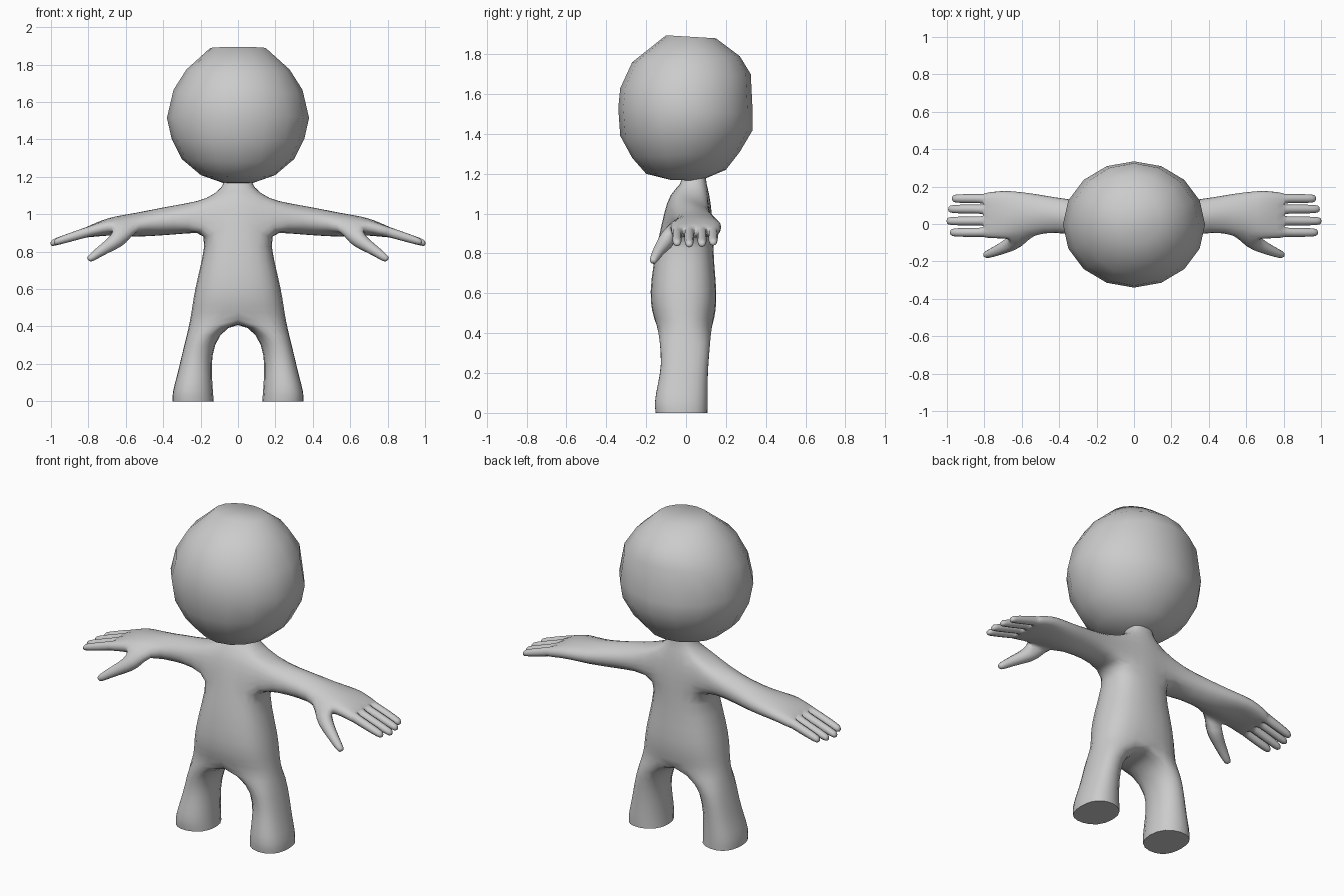
import bpy, bmesh, math
from mathutils import Vector

if "Cube" in bpy.data.objects:
    bpy.data.objects.remove(bpy.data.objects["Cube"])

grey = bpy.data.materials.new("plain_grey")
grey.diffuse_color = (0.6, 0.6, 0.6, 1)
grey.use_nodes = True
grey.node_tree.nodes["Principled BSDF"].inputs["Base Color"].default_value = grey.diffuse_color


def make_object(name, bm):
    bmesh.ops.recalc_face_normals(bm, faces=bm.faces)
    for f in bm.faces:
        f.smooth = True
    me = bpy.data.meshes.new(name)
    bm.to_mesh(me)
    bm.free()
    me.materials.append(grey)
    ob = bpy.data.objects.new(name, me)
    bpy.context.collection.objects.link(ob)
    return ob


def add(bm, pts):
    return [bm.verts.new(p) for p in pts]


def bridge(bm, a, b, closed=True, skip=()):
    n = len(a)
    for i in range(n if closed else n - 1):
        if i not in skip:
            j = (i + 1) % n
            bm.faces.new((a[i], a[j], b[j], b[i]))


def power(v, p):
    return math.copysign(abs(v) ** p, v)


# Head: slightly tilted stack of rings (front y, front z, back y, back z, half width)
bm = bmesh.new()
rings = []
for yf, zf, yb, zb, hx in [
        (-.10, 1.895, .15, 1.88, .15), (-.27, 1.76, .27, 1.79, .275),
        (-.33, 1.63, .325, 1.70, .345), (-.34, 1.53, .335, 1.50, .38),
        (-.33, 1.39, .335, 1.42, .355), (-.27, 1.28, .27, 1.31, .30),
        (-.20, 1.20, .20, 1.22, .20), (-.08, 1.17, .07, 1.165, .08)]:
    pts = []
    for k in range(16):
        a = math.tau * k / 16
        t = (1 + math.sin(a)) / 2
        pts.append((hx * math.cos(a), yf + (yb - yf) * t, zf + (zb - zf) * t))
    rings.append(add(bm, pts))
for a, b in zip(rings, rings[1:]):
    bridge(bm, a, b)
bm.faces.new(rings[0])
bm.faces.new(rings[-1])
make_object("head", bm)

# Body: right half, mirrored
bm = bmesh.new()
crease = bm.edges.layers.float.new("crease_edge")

# Torso: half rings from centre front round the side to centre back
rows = []
for z, hx, yf, yb, drop in [
        (1.20, .07, -.02, .10, 0), (1.145, .08, -.025, .105, 0),
        (1.11, .17, -.085, .12, .03), (1.0, .185, -.115, .135, 0),
        (.91, .168, -.135, .14, 0), (.75, .20, -.17, .145, 0),
        (.60, .238, -.188, .162, 0), (.51, .252, -.178, .155, 0),
        (.45, .265, -.155, .14, .02)]:
    pts = []
    for k in range(7):
        a = math.pi * (k / 6 - .5)
        c = 0 if k in (0, 6) else math.cos(a) ** .75
        y = (yf + yb) / 2 + (yb - yf) / 2 * power(math.sin(a), .8)
        pts.append((hx * c, y, z - drop * c))
    rows.append(add(bm, pts))
for r in range(8):
    bridge(bm, rows[r], rows[r + 1], False, (1, 2, 3, 4) if r in (2, 3) else ())

# Leg: the last torso row is closed under the crotch and carried down
last = rows[8] + add(bm, [(0, .07, .435), (0, -.01, .43), (0, -.09, .435)])
for z, xi, xo, yf, yb in [
        (.36, .10, .275, -.14, .13), (.24, .135, .305, -.128, .118),
        (.14, .132, .328, -.15, .115), (.05, .125, .355, -.168, .117),
        (0, .12, .355, -.16, .115)]:
    pts = []
    for k in range(10):
        a = math.pi * (k / 6 - .5) if k < 7 else math.pi * (.5 + (k - 6) / 4)
        pts.append(((xi + xo) / 2 + (xo - xi) / 2 * power(math.cos(a), .8) * (k not in (0, 6)),
                    (yf + yb) / 2 + (yb - yf) / 2 * power(math.sin(a), .8), z))
    ring = add(bm, pts)
    bridge(bm, last, ring)
    last = ring
sole = bm.faces.new(last)
for e in sole.edges:
    e[crease] = 1
    e.smooth = False

# Arm and palm: rings start at the shoulder opening
last = rows[2][1:6] + [rows[3][5]] + rows[4][5:0:-1] + [rows[3][1]]
for v in rows[3][2:5]:
    bm.verts.remove(v)
arm = [last]
for x, zc, hh, yf, yb, square in [
        (.27, .978, .085, -.07, .125, .5), (.42, .96, .077, -.045, .145, .5),
        (.54, .943, .068, -.06, .168, .5), (.67, .937, .052, -.085, .182, .6),
        (.72, .928, .044, -.08, .18, .65), (.80, .907, .032, -.075, .167, .85)]:
    m = (1 - square) * .12
    top = []
    for k in range(5):
        t = k / 4
        top.append((yf + (yb - yf) * (m + (1 - 2 * m) * t),
                    hh * (square + (1 - square) * math.sin(math.pi * t))))
    pts = [(x, y, zc + h) for y, h in top] + [(x, yb, zc)]
    pts += [(x, y, zc - h) for y, h in reversed(top)] + [(x, yf, zc)]
    ring = add(bm, pts)
    bridge(bm, arm[-1], ring, True, (10, 11) if len(arm) == 4 else ())
    arm.append(ring)

# Fingers: four square tubes growing from the palm end
end = arm[-1]
bm.faces.new((end[0], end[11], end[10]))
bm.faces.new((end[4], end[5], end[6]))
for i, (yc, tip) in enumerate([(-.045, .985), (.016, 1.004), (.08, .995), (.136, .975)]):
    last = [end[i], end[i + 1], end[9 - i], end[10 - i]]
    for x, w, h in [(.815, .026, .030), (.90, .026, .026), (tip - .02, .024, .022), (tip, .017, .016)]:
        z = .907 - (x - .80) * .31
        ring = add(bm, [(x, yc - w, z + h), (x, yc + w, z + h),
                        (x, yc + w, z - h), (x, yc - w, z - h)])
        bridge(bm, last, ring)
        last = ring
    bm.faces.new(last)

# Thumb: six-sided tube from the front edge of the palm
a, b = arm[3], arm[4]
last = [a[0], a[11], a[10], b[10], b[11], b[0]]
for c, d, r in [((.63, -.092, .872), (.5, -.5, -.6), .056),
                ((.68, -.118, .838), (.7, -.35, -.5), .042),
                ((.74, -.146, .80), (.7, -.3, -.5), .032),
                ((.785, -.163, .766), (.7, -.25, -.5), .025),
                ((.803, -.168, .756), (.7, -.2, -.5), .016)]:
    c, d = Vector(c), Vector(d).normalized()
    u = (Vector((1, 0, 0)) - d * d.x).normalized()
    w = d.cross(u)
    ring = add(bm, [c + r * (u * math.cos(math.radians(t)) + w * math.sin(math.radians(t)))
                    for t in (120, 180, 240, 300, 0, 60)])
    bridge(bm, last, ring)
    last = ring
bm.faces.new(last)

body = make_object("body", bm)
mirror = body.modifiers.new("mirror", 'MIRROR')
mirror.use_clip = True
sub = body.modifiers.new("soften", 'SUBSURF')
sub.levels = sub.render_levels = 1
